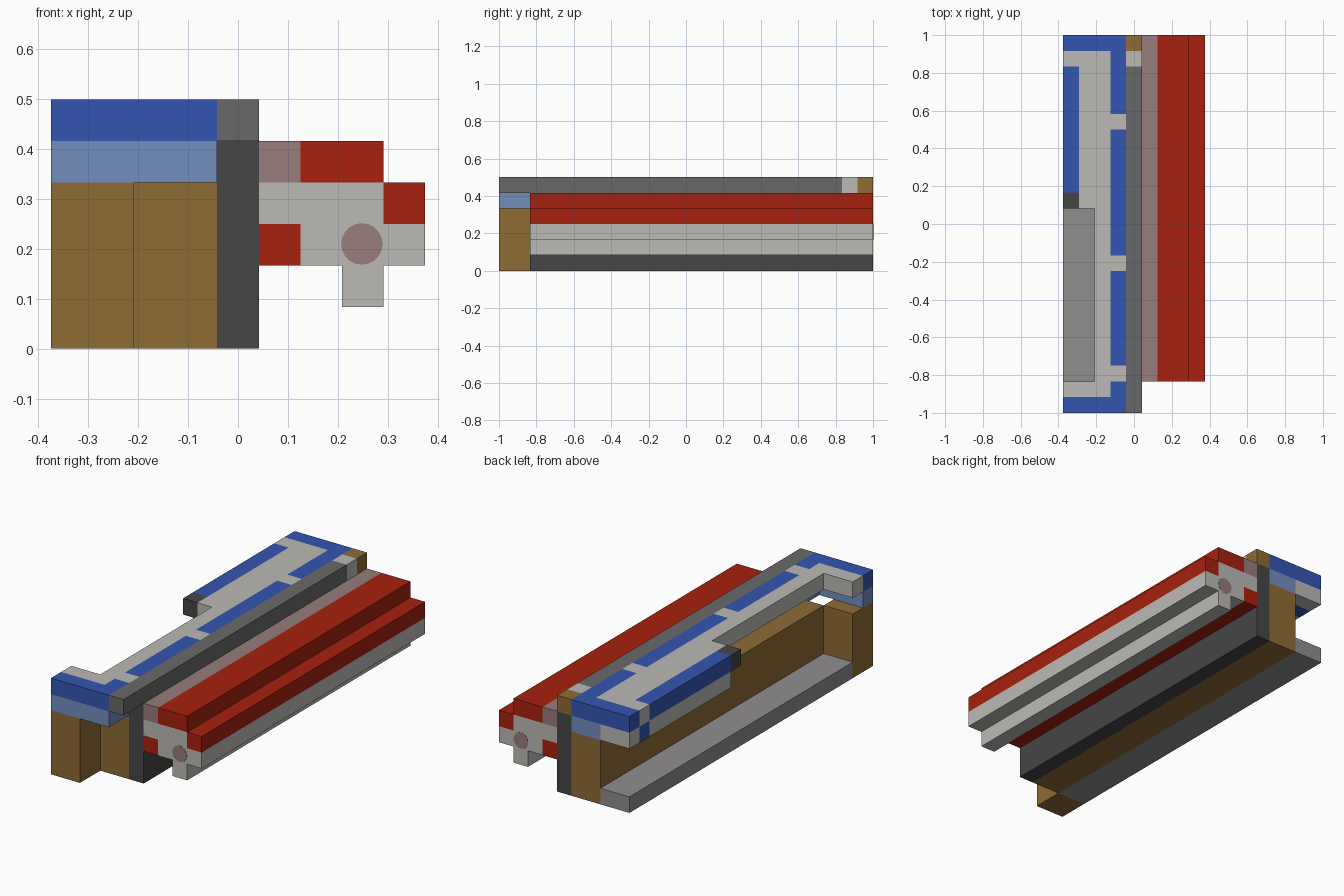
import bpy
import bmesh
import math
from mathutils import Matrix, Vector

U = 1 / 12  # one block of the building grid

cube = bpy.data.objects.get("Cube")
if cube:
    bpy.data.objects.remove(cube, do_unlink=True)


def linear(v):
    v /= 255
    return v / 12.92 if v <= 0.04045 else ((v + 0.055) / 1.055) ** 2.4


def material(name, r, g, b):
    m = bpy.data.materials.new(name)
    col = (linear(r), linear(g), linear(b), 1)
    m.diffuse_color = col
    m.use_nodes = True
    bsdf = m.node_tree.nodes["Principled BSDF"]
    bsdf.inputs["Base Color"].default_value = col
    bsdf.inputs["Roughness"].default_value = 0.9
    return m


BROWN = material("wood brown", 143, 107, 53)
BLUE = material("strong blue", 51, 86, 178)
PALE_BLUE = material("pale blue", 116, 141, 190)
RAIL = material("mid grey", 105, 105, 105)
DARK = material("dark grey", 70, 70, 70)
LIGHT = material("light grey", 187, 186, 182)
SLAB = material("stone grey", 144, 142, 144)
MAUVE = material("mauve", 152, 125, 125)
RED = material("brick red", 168, 33, 14)


def finish(name, bm, mat):
    me = bpy.data.meshes.new(name)
    bm.to_mesh(me)
    bm.free()
    me.materials.append(mat)
    ob = bpy.data.objects.new(name, me)
    bpy.context.collection.objects.link(ob)
    return ob


def box(name, mat, x, y, z):
    """Box from (low, high) pairs given in grid units."""
    lo, hi = Vector((x[0], y[0], z[0])) * U, Vector((x[1], y[1], z[1])) * U
    bm = bmesh.new()
    bmesh.ops.create_cube(bm, size=1, matrix=Matrix.Translation((lo + hi) / 2)
                          @ Matrix.Diagonal((*(hi - lo), 1)))
    return finish(name, bm, mat)


def disc(name, mat, x, y, z, radius):
    """Thin round plate facing along y."""
    bm = bmesh.new()
    bmesh.ops.create_cone(bm, cap_ends=True, segments=20, radius1=radius * U,
                          radius2=radius * U, depth=0.003,
                          matrix=Matrix.Translation(Vector((x, y, z)) * U)
                          @ Matrix.Rotation(math.pi / 2, 4, "X"))
    return finish(name, bm, mat)


OUT, MID, IN = -4.5, -2.5, -0.5   # side steps of the blue half
RUN = (-10, 12)                   # length shared by the long parts
UNDER, TOP = (4, 5), (5, 6)       # the two upper layers

# Wooden wall, front leg, floor slab and centre panel
box("front_leg", BROWN, (OUT, MID), (-12, -10), (0, 4))
box("wooden_wall", BROWN, (MID, IN), RUN, (0, 4))
box("floor_slab", SLAB, (OUT, MID), RUN, (0, 1))
box("centre_panel", DARK, (IN, 0.5), RUN, (0, 5))

# Top rail with its two end blocks
box("top_rail", RAIL, (IN, 0.5), (-12, 10), TOP)
box("rail_spacer", LIGHT, (IN, 0.5), (10, 11), TOP)
box("rail_end", BROWN, (IN, 0.5), (11, 12), TOP)

# Supports under the cap, front and back
box("front_support", PALE_BLUE, (OUT, IN), (-12, -11), UNDER)
box("front_support_corner", PALE_BLUE, (-1.5, IN), (-11, -10), UNDER)
box("back_support", PALE_BLUE, (MID, IN), (11, 12), UNDER)
box("back_support_corner", LIGHT, (OUT, MID), (11, 12), UNDER)
box("side_skirt_patch", BLUE, (OUT, -3.5), (10, 11), UNDER)
box("side_skirt", LIGHT, (OUT, -3.5), (2, 10), UNDER)

# Blue cap pieces
box("cap_front", BLUE, (OUT, IN), (-12, -11), TOP)
box("cap_back", BLUE, (OUT, IN), (11, 12), TOP)
box("cap_side", BLUE, (OUT, -3.5), (2, 10), TOP)
box("cap_tip", DARK, (OUT, -3.5), (1, 2), TOP)
for i, span in enumerate([(-11, -10), (-9, -3), (-2, 6), (7, 11)]):
    box(f"cap_inner_strip_{i + 1}", BLUE, (-1.5, IN), span, TOP)

# Light path running through the cap, with short branches
box("path_front", LIGHT, (OUT, -1.5), (-11, -10), TOP)
box("path_narrow", LIGHT, (MID, -1.5), (-10, 1), TOP)
box("path_wide", LIGHT, (-3.5, -1.5), (1, 10), TOP)
box("path_back", LIGHT, (OUT, -1.5), (10, 11), TOP)
for i, y in enumerate([-10, -3, 6]):
    box(f"path_branch_{i + 1}", LIGHT, (-1.5, IN), (y, y + 1), TOP)

# Red half: stepped body with a light core
box("body_inner_top", MAUVE, (0.5, 1.5), RUN, (4, 5))
box("body_top", RED, (1.5, 3.5), RUN, (4, 5))
box("body_core", LIGHT, (0.5, 3.5), RUN, (3, 4))
box("body_side", RED, (3.5, 4.5), RUN, (3, 4))
box("body_inner_base", RED, (0.5, 1.5), RUN, (2, 3))
box("body_base", LIGHT, (1.5, 4.5), RUN, (2, 3))
box("body_keel", LIGHT, (2.5, 3.5), RUN, (1, 2))

# Round end plates
for name, y in zip(("front", "back"), RUN):
    disc(f"{name}_end_plate", MAUVE, 2.98, y, 2.52, 0.5)
